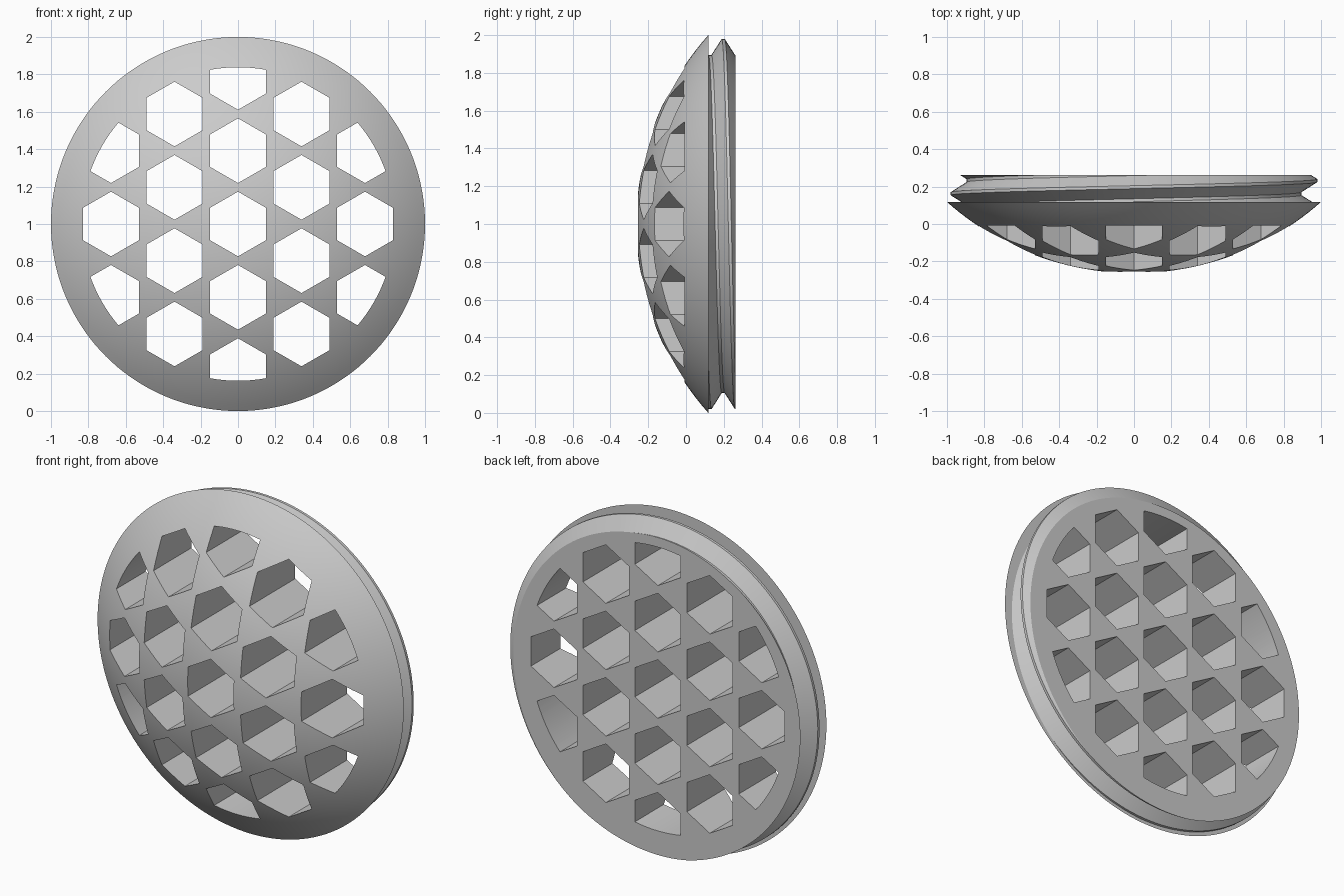
import bpy, bmesh, math
from mathutils import Matrix, Vector

if "Cube" in bpy.data.objects:
    bpy.data.objects.remove(bpy.data.objects["Cube"], do_unlink=True)

SEG = 144
FRONT, RIM, BACK = -0.263, 0.118, 0.263      # depths along y
PITCH, CREST, ROOT = 0.14, 0.98, 0.895       # screw thread
HOLE_R, HOLE_LIMIT, SPACING = 0.173, 0.838, 0.392
AXIS = Vector((0, 0, 1))

grey = bpy.data.materials.new("light_grey")
grey.use_nodes = True
colour = (0.6, 0.6, 0.6, 1)
grey.diffuse_color = colour
grey.node_tree.nodes["Principled BSDF"].inputs["Base Color"].default_value = colour


def make_object(name, bm):
    bmesh.ops.recalc_face_normals(bm, faces=bm.faces)
    mesh = bpy.data.meshes.new(name)
    bm.to_mesh(mesh)
    bm.free()
    mesh.materials.append(grey)
    obj = bpy.data.objects.new(name, mesh)
    bpy.context.scene.collection.objects.link(obj)
    return obj


def boolean(obj, cutter, operation):
    """Apply a boolean and remove the cutter."""
    mod = obj.modifiers.new("cut", 'BOOLEAN')
    mod.operation, mod.solver, mod.object = operation, 'EXACT', cutter
    cutter.hide_render = True
    bpy.context.view_layer.objects.active = obj
    bpy.ops.object.modifier_apply(modifier=mod.name)
    bpy.data.objects.remove(cutter, do_unlink=True)


def add_prism(bm, sides, radius, x=0, z=0, depth=1.0):
    """Upright prism along y."""
    place = Matrix.Translation((x, 0, 1 + z)) @ Matrix.Rotation(math.pi / 2, 4, 'X')
    bmesh.ops.create_cone(bm, cap_ends=True, segments=sides, radius1=radius,
                          radius2=radius, depth=depth, matrix=place)


# Helical thread, overlong and then trimmed flat at both ends
bm = bmesh.new()
period = [(-0.008, CREST), (0.008, CREST), (0.062, ROOT), (0.078, ROOT)]
rows = [(turn * PITCH + off, r) for turn in range(-3, 4) for off, r in period]
columns = []
for i in range(SEG):
    a = 2 * math.pi * i / SEG
    rise = 0.162 + PITCH * i / SEG
    columns.append([bm.verts.new((-r * math.cos(a), y + rise, 1 + r * math.sin(a)))
                    for y, r in rows])
for i in range(SEG):
    shift = len(period) if i == SEG - 1 else 0
    here, there = columns[i], columns[(i + 1) % SEG]
    for j in range(len(rows) - 1 - shift):
        bm.faces.new((here[j], here[j + 1], there[j + 1 + shift], there[j + shift]))
bmesh.ops.triangulate(bm, faces=bm.faces)
for y, direction in ((RIM, -1), (BACK, 1)):
    bmesh.ops.bisect_plane(bm, geom=bm.verts[:] + bm.edges[:] + bm.faces[:], dist=1e-6,
                           plane_co=(0, y, 0), plane_no=(0, direction, 0), clear_outer=True)

# Spherical dome
sag = RIM - FRONT
ball = (1 + sag * sag) / (2 * sag)
reach = math.asin(1 / ball)
arc = [bm.verts.new((ball * math.sin(reach * k / 24),
                     FRONT + ball * (1 - math.cos(reach * k / 24)), 1)) for k in range(25)]
edges = [bm.edges.new(pair) for pair in zip(arc, arc[1:])]
bmesh.ops.spin(bm, geom=arc + edges, cent=AXIS, axis=(0, 1, 0),
               angle=2 * math.pi, steps=SEG, use_merge=True)
bmesh.ops.remove_doubles(bm, verts=bm.verts, dist=1e-5)

# Flat shoulder behind the rim, and flat back
for y in (RIM, BACK):
    loop = [e for e in bm.edges if e.is_boundary
            and all(abs(v.co.y - y) < 1e-4 for v in e.verts)]
    bmesh.ops.triangle_fill(bm, edges=loop, use_beauty=True, normal=(0, 1, 0))
cover = make_object("honeycomb_cover", bm)

# Honeycomb holes, limited to a circle
bm = bmesh.new()
for col in range(-2, 3):
    count = 5 - abs(col)
    for k in range(count):
        add_prism(bm, 6, HOLE_R, col * SPACING * math.sqrt(3) / 2,
                  (k - (count - 1) / 2) * SPACING)
holes = make_object("hole_cutter", bm)
bm = bmesh.new()
add_prism(bm, SEG, HOLE_LIMIT, depth=0.9)
boolean(holes, make_object("limit_cutter", bm), 'INTERSECT')
boolean(cover, holes, 'DIFFERENCE')

# Smooth the dome, keep the cut edges crisp
bpy.ops.object.select_all(action='DESELECT')
cover.select_set(True)
bpy.context.view_layer.objects.active = cover
bpy.ops.object.shade_smooth_by_angle(angle=math.radians(25))
